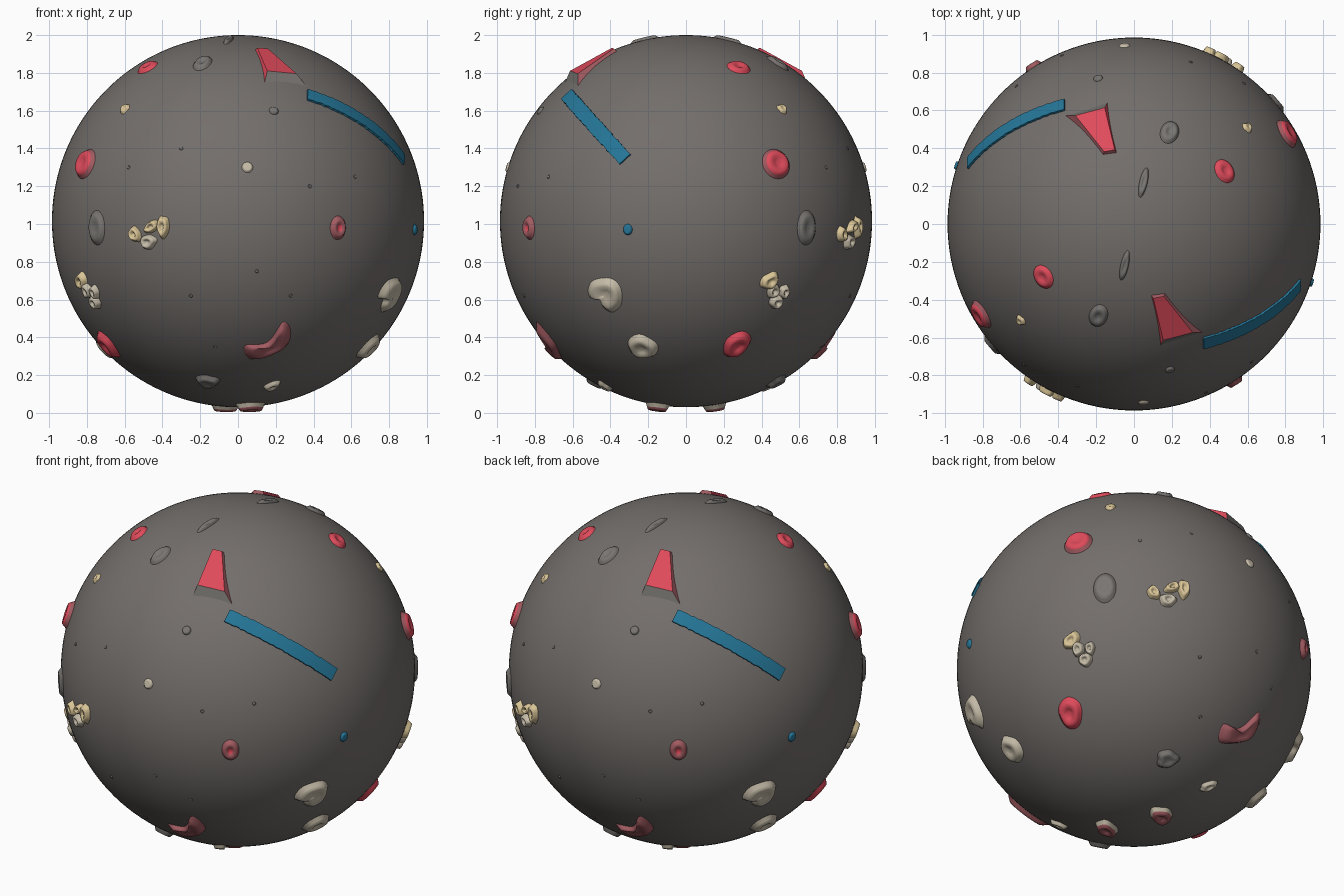
import bpy, bmesh, math, random
from mathutils import Vector, Matrix

if "Cube" in bpy.data.objects:
    bpy.data.objects.remove(bpy.data.objects["Cube"])

random.seed(3)
R = 0.985
C = Vector((0, 0, 1.015))
TURN = Matrix.Rotation(math.pi, 4, 'Z')


def material(name, rgb):
    m = bpy.data.materials.new(name)
    m.diffuse_color = (*rgb, 1)
    m.use_nodes = True
    m.node_tree.nodes["Principled BSDF"].inputs["Base Color"].default_value = m.diffuse_color
    return m


STONE = material("stone grey", (0.172, 0.157, 0.148))
BUMP = material("bump grey", (0.19, 0.18, 0.168))
RED = material("red", (0.74, 0.07, 0.105))
DULL = material("dull red", (0.36, 0.105, 0.12))
BLUE = material("blue", (0.018, 0.18, 0.31))
CREAM = material("cream", (0.56, 0.50, 0.39))
YELLOW = material("pale yellow", (0.70, 0.56, 0.31))


def finish(name, bm, mats, smooth=True):
    """Make the object and its half-turn twin (the ball repeats every 180 degrees)."""
    bmesh.ops.recalc_face_normals(bm, faces=bm.faces[:])
    me = bpy.data.meshes.new(name)
    bm.to_mesh(me)
    bm.free()
    for m in mats:
        me.materials.append(m)
    for p in me.polygons:
        p.use_smooth = smooth
    for tag, mat in (("", Matrix.Identity(4)), ("_opposite", TURN)):
        ob = bpy.data.objects.new(name + tag, me)
        ob.matrix_world = mat
        bpy.context.collection.objects.link(ob)


def direction(x, y, z):
    return (Vector((x, y, z)) - C).normalized()


def step(t):
    t = max(0, min(1, t))
    return t * t * (3 - 2 * t)


def patch(name, centre, rim, height, dent, core, edge, hole=None, smooth=True):
    """Raised patch on the ball: rings from rim to centre, with an optional dent."""
    ts = (1, 0.97, 0.9, 0.8, 0.68, 0.55, 0.42, 0.3, 0.2, 0.1)
    bm = bmesh.new()
    rings = []
    for t in ts:
        h = height * (step((1 - t) / 0.35) - dent * step((0.48 - t) / 0.35)) - 0.004 * (t == 1)
        rings.append([bm.verts.new(C + centre.lerp(d, t).normalized() * (R + h)) for d in rim])
    n = len(rim)
    for k in range(len(ts) - 1):
        slot = 1 if k < 3 else (2 if ts[k] < 0.4 else 0)
        for i in range(n):
            j = (i + 1) % n
            f = bm.faces.new((rings[k][i], rings[k][j], rings[k + 1][j], rings[k + 1][i]))
            f.material_index = slot
    bm.faces.new(rings[-1]).material_index = 2
    finish(name, bm, (core, edge, hole or core), smooth)


def oval(name, pos, w, h, height, core, edge, dent=0.0, roll=0, hole=None, wobble=0.0):
    """Oval patch; roll in degrees, wobble roughens the outline."""
    n = direction(*pos)
    u = Vector((0, 0, 1)).cross(n).normalized()
    v = n.cross(u)
    a = math.radians(roll)
    u, v = u * math.cos(a) + v * math.sin(a), v * math.cos(a) - u * math.sin(a)
    p1, p2 = random.uniform(0, 6), random.uniform(0, 6)
    rim = []
    for i in range(32):
        t = i * math.tau / 32
        s = 1 + wobble * (math.sin(3 * t + p1) + 0.6 * math.sin(5 * t + p2))
        rim.append((n + (u * w * math.cos(t) + v * h * math.sin(t)) * s / R).normalized())
    patch(name, n, rim, height, dent, core, edge, hole)


def rounded(pts, k=4):
    """Closed smooth curve through 2D points."""
    out, n = [], len(pts)
    for i in range(n):
        a, b, c, d = (Vector(pts[(i + o) % n]) for o in (-1, 0, 1, 2))
        for s in range(k):
            t = s / k
            out.append(0.5 * (2 * b + (c - a) * t + (2 * a - 5 * b + 4 * c - d) * t * t
                              + (3 * b - a - 3 * c + d) * t ** 3))
    return out


def front(p):
    return direction(p[0], -math.sqrt(R * R - p[0] ** 2 - (p[1] - C.z) ** 2), p[1])


def side(p):
    return direction(math.sqrt(R * R - p[0] ** 2 - (p[1] - C.z) ** 2), p[0], p[1])


# Ball
bm = bmesh.new()
bmesh.ops.create_uvsphere(bm, u_segments=128, v_segments=80, radius=R)
ball = bpy.data.meshes.new("ball")
bm.to_mesh(ball)
bm.free()
ball.materials.append(STONE)
for p in ball.polygons:
    p.use_smooth = True
ob = bpy.data.objects.new("ball", ball)
ob.location = C
bpy.context.collection.objects.link(ob)

# Blue band along a great circle, with slightly rough edges
a, b = direction(0.37, -0.635, 1.69), direction(0.885, -0.325, 1.345)
across = a.cross(b).normalized()
bm = bmesh.new()
rows = []
N = 48
for i in range(N + 1):
    d = a.slerp(b, i / N)
    w = 0.040 + random.uniform(-0.003, 0.003)
    rows.append([bm.verts.new(C + (d + across * s * w).normalized() * (R + h))
                 for s, h in ((-1, -0.01), (-0.97, 0.012), (0, 0.012), (0.97, 0.012), (1, -0.01))])
for r, q in zip(rows, rows[1:]):
    for k in range(4):
        bm.faces.new((r[k], r[k + 1], q[k + 1], q[k]))
bm.faces.new(rows[0])
bm.faces.new(rows[-1])
finish("blue_band", bm, (BLUE,), False)
oval("blue_spot", (0.94, -0.31, 0.97), 0.026, 0.03, 0.012, BLUE, BLUE)

# Red wedge: narrow end flush, wide end lifted with a sloping grey face
top = [(0.10, -0.385), (0.155, -0.375), (0.30, -0.555), (0.15, -0.595)]
foot = [(0.09, -0.375), (0.165, -0.365), (0.37, -0.575), (0.14, -0.645)]
bm = bmesh.new()


def over(p, h):
    return bm.verts.new(C + Vector((p[0], p[1], math.sqrt(R * R - p[0] ** 2 - p[1] ** 2))).normalized() * (R + h))


t = [over(p, h) for p, h in zip(top, (0.018, 0.018, 0.032, 0.032))]
f = [over(p, -0.004) for p in foot]
bm.faces.new(t)
for i in range(4):
    j = (i + 1) % 4
    bm.faces.new((t[i], t[j], f[j], f[i])).material_index = (1, 1, 2, 0)[i]
finish("red_wedge", bm, (RED, DULL, BUMP), False)

# Red buttons with a dimple
oval("upper_red_button", (-0.48, -0.28, 1.83), 0.068, 0.058, 0.016, RED, RED, 0.5)
oval("side_red_button", (-0.81, -0.48, 1.32), 0.085, 0.085, 0.03, RED, DULL, 0.3)
oval("middle_red_button", (0.53, -0.83, 0.98), 0.05, 0.065, 0.022, DULL, DULL, 0.5, hole=RED)
oval("lower_red_button", (-0.69, -0.27, 0.36), 0.072, 0.095, 0.03, RED, RED, 0.5, -15, wobble=0.03)
oval("under_red_button", (0.07, -0.15, 0.045), 0.085, 0.06, 0.035, DULL, CREAM, 0.4, wobble=0.06)

# Red crescent
crescent = [(0.03, 0.355), (0.13, 0.365), (0.18, 0.40), (0.24, 0.485), (0.28, 0.445),
            (0.265, 0.365), (0.17, 0.31), (0.06, 0.285)]
patch("red_crescent", front((0.18, 0.358)), [front(p) for p in rounded(crescent)],
      0.028, 0.2, DULL, DULL)

# Cream kidney and pebbles
kidney = [(-0.52, 0.66), (-0.49, 0.705), (-0.40, 0.715), (-0.345, 0.665), (-0.34, 0.575),
          (-0.39, 0.53), (-0.44, 0.56), (-0.46, 0.60), (-0.51, 0.61)]
patch("cream_kidney", side((-0.41, 0.635)), [side(p) for p in rounded(kidney)],
      0.032, 0.25, CREAM, CREAM)
oval("cream_pebble", (0.69, -0.23, 0.35), 0.085, 0.085, 0.03, CREAM, CREAM, 0.4, -20, wobble=0.04)
oval("lower_cream_pebble", (0.18, -0.43, 0.145), 0.035, 0.055, 0.02, CREAM, CREAM, 0.4, -25, wobble=0.08)
oval("cream_dot", (0.05, -0.94, 1.30), 0.03, 0.03, 0.01, CREAM, CREAM)

# Yellow knots: ringed lobes joined by cream bridges
oval("yellow_dot", (-0.60, -0.51, 1.61), 0.03, 0.032, 0.014, YELLOW, YELLOW, 0.3, wobble=0.08)
for name, pos, w, h, roll, core in (
        ("front_knot_left", (-0.545, -0.82, 0.945), 0.036, 0.045, 30, YELLOW),
        ("front_knot_bridge", (-0.475, -0.86, 0.905), 0.05, 0.04, 10, CREAM),
        ("front_knot_arch", (-0.455, -0.87, 0.985), 0.05, 0.03, 30, YELLOW),
        ("front_knot_right", (-0.395, -0.90, 0.985), 0.036, 0.062, 0, YELLOW),
        ("side_knot_top", (-0.81, -0.435, 0.705), 0.058, 0.045, 35, YELLOW),
        ("side_knot_bridge", (-0.79, -0.46, 0.65), 0.036, 0.045, 0, CREAM),
        ("side_knot_bottom", (-0.75, -0.475, 0.59), 0.042, 0.04, 0, CREAM),
        ("side_knot_branch", (-0.75, -0.515, 0.645), 0.03, 0.04, 0, CREAM)):
    oval(name, pos, w, h, 0.03, core, core, 0.55, roll, wobble=0.06)

# Grey bumps and slits
oval("side_grey_bump", (-0.75, -0.64, 0.98), 0.066, 0.095, 0.018, BUMP, STONE, 0.3)
oval("upper_grey_bump", (-0.19, -0.49, 1.86), 0.05, 0.072, 0.016, BUMP, STONE, 0.5)
oval("top_grey_slit", (-0.05, -0.22, 1.975), 0.022, 0.085, 0.014, BUMP, STONE, 0.3)
oval("lower_grey_bump", (-0.16, -0.48, 0.17), 0.065, 0.06, 0.024, BUMP, STONE, 0.2, wobble=0.09)
oval("small_grey_bump", (0.19, -0.77, 1.60), 0.026, 0.026, 0.01, BUMP, STONE)

# Scattered tiny specks
for i, (x, z) in enumerate(((-0.58, 1.3), (-0.25, 0.62), (0.28, 0.62), (-0.12, 0.35), (0.38, 1.2),
                            (-0.3, 1.4), (0.1, 0.75), (0.62, 1.25))):
    d = C + front((x, z)) * R
    oval("speck_%d" % i, tuple(d), 0.01, 0.01, 0.004, BUMP, STONE)
